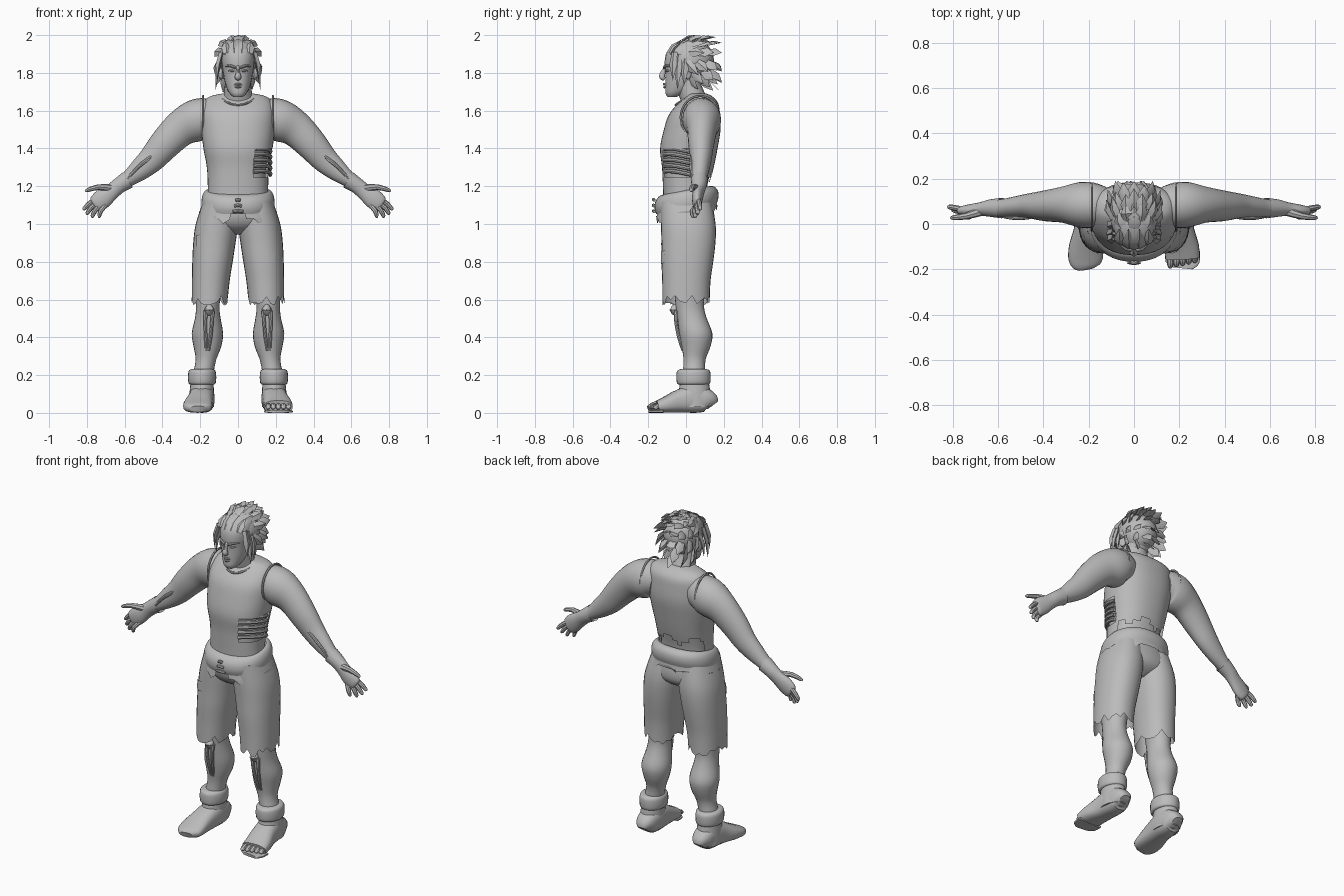
import bpy, bmesh, math, random
from mathutils import Vector as V

random.seed(4)
grey = bpy.data.materials.new("plain_grey")
grey.diffuse_color = (0.5, 0.5, 0.5, 1)


def finish(name, bm):
    bmesh.ops.recalc_face_normals(bm, faces=bm.faces)
    me = bpy.data.meshes.new(name)
    bm.to_mesh(me)
    bm.free()
    me.materials.append(grey)
    ob = bpy.data.objects.new(name, me)
    bpy.context.collection.objects.link(ob)
    return ob


def smooth_rows(rows, k):
    # Catmull-Rom refinement of the cross-section list
    out = []
    for i in range(len(rows) - 1):
        a, b, c, d = (rows[max(0, min(len(rows) - 1, i + o))] for o in (-1, 0, 1, 2))
        for j in range(k):
            t = j / k
            out.append([0.5 * (2 * q + (r - p) * t + (2 * p - 5 * q + 4 * r - s) * t * t
                        + (3 * q - p - 3 * r + s) * t ** 3) for p, q, r, s in zip(a, b, c, d)])
    return out + [list(rows[-1])]


def loft(name, rows, n=24, ref=(0, 1, 0), p=2.0, k=3, upright=False, caps=(True, True),
         jag=0, tilt=0, cut=None, side=1):
    # rows: x, y, z, in-plane radius, radius along ref
    rows = smooth_rows(rows, k)
    bm, rings = bmesh.new(), []
    for i, r in enumerate(rows):
        d = V((0, 0, 1)) if upright else (
            V(rows[min(i + 1, len(rows) - 1)][:3]) - V(rows[max(i - 1, 0)][:3])).normalized()
        u = V(ref).cross(d).normalized()
        v = d.cross(u)
        ring = []
        for a in range(n):
            c, s = math.cos(a * math.tau / n), math.sin(a * math.tau / n)
            c, s = (math.copysign(abs(w) ** (2 / p), w) for w in (c, s))
            co = V(r[:3]) + u * c * r[3] + v * s * r[4]
            co.z += tilt * co.y
            if jag and i == len(rows) - 1:
                co.z += random.uniform(-jag, jag)
            co.x *= side
            ring.append(bm.verts.new(co))
        rings.append(ring)
    for a, b in zip(rings, rings[1:]):
        for j in range(n):
            bm.faces.new((a[j], a[(j + 1) % n], b[(j + 1) % n], b[j]))
    for ring, on in zip((rings[0], rings[-1]), caps):
        if on:
            bm.faces.new(ring)
    bmesh.ops.recalc_face_normals(bm, faces=bm.faces)
    if cut:
        gone = [f for f in bm.faces if cut(f.calc_center_median())]
        bmesh.ops.delete(bm, geom=gone, context='FACES')
    return finish(name, bm)


def stack(name, rows, **kw):
    # rows: z, x, y, x radius, y radius
    return loft(name, [(x, y, z, a, b) for z, x, y, a, b in rows], upright=True, **kw)


def tube(name, pts, radii, side=1, ref=(0, 1, 0), n=8):
    return loft(name, [(*q, r, r) for q, r in zip(pts, radii)], n=n, side=side, ref=ref, k=2)


# Torso: sleeveless shirt with torn side and back, and the body underneath
torso = [(1.69, 0, .06, .085, .05), (1.675, 0, .07, .15, .07), (1.64, 0, .065, .183, .105),
         (1.58, 0, .045, .195, .135), (1.5, 0, .033, .194, .15), (1.4, 0, .015, .183, .152),
         (1.3, 0, .01, .165, .137), (1.2, 0, 0, .16, .122), (1.14, 0, 0, .162, .12)]
stack("shirt", torso, n=40, p=2.3, k=4, caps=(True, False), jag=.01,
      cut=lambda c: (c.x > .08 and 1.25 < c.z < 1.4 and -.13 < c.y < .04)
      or (c.y > .05 and c.z < 1.25 + .02 * math.sin(c.x * 40)))
stack("body", [(z, x, y, a * .9, b * .92) for z, x, y, a, b in torso[3:]] + [(1.08, 0, 0, .16, .12)], p=2.3)
for i in range(5):
    z = 1.385 - i * .03
    pts = []
    for t in range(-62, 21, 12):
        a = math.radians(t)
        pts.append((.172 * math.cos(a), .01 + .142 * math.sin(a), z - .015 * math.sin(a * 2)))
    tube("rib", pts, [.011] * len(pts), ref=(0, 0, 1))
tube("collar", [(.088 * math.sin(a), .03 - .085 * math.cos(a), 1.675 - .045 * math.cos(a / 2) ** 6)
                for a in [i * math.tau / 16 for i in range(17)]], [.006] * 17, ref=(0, 0, 1), n=6)

# Neck and head
loft("neck", [(0, .055, 1.58, .1, .08), (0, .04, 1.66, .08, .068), (0, .015, 1.73, .07, .065),
              (0, .01, 1.8, .07, .065)])
stack("head", [(1.672, 0, -.075, .025, .022), (1.69, 0, -.058, .044, .05), (1.72, 0, -.034, .06, .075),
               (1.76, 0, -.015, .072, .094), (1.81, 0, -.003, .08, .107), (1.86, 0, .003, .088, .116),
               (1.91, 0, .01, .09, .112), (1.95, 0, .02, .075, .085), (1.972, 0, .025, .035, .04)], p=2.2)
loft("nose", [(0, -.106, 1.835, .008, .008), (0, -.122, 1.8, .011, .014),
              (0, -.126, 1.778, .018, .017), (0, -.112, 1.768, .012, .01)], n=10)
tube("upper_lip", [(-.026, -.098, 1.735), (0, -.116, 1.74), (.026, -.098, 1.735)], [.003, .007, .003], ref=(0, 0, 1))
tube("lower_lip", [(-.02, -.1, 1.727), (0, -.114, 1.725), (.02, -.1, 1.727)], [.003, .007, .003], ref=(0, 0, 1))
for s in (-1, 1):
    tube("brow", [(.012, -.116, 1.826), (.04, -.107, 1.838), (.066, -.075, 1.836)], [.007, .008, .004], s, (0, 0, 1))
    tube("eye", [(.018, -.107, 1.808), (.034, -.103, 1.812), (.052, -.086, 1.812)], [.003, .007, .003], s, (0, 0, 1))
    loft("ear", [(.076, .0, 1.8, .03, .016), (.094, .012, 1.8, .034, .02), (.098, .014, 1.8, .02, .01)], side=s, n=12)

# Hair: cap with a face opening, covered with swept-back blades
C, R = V((0, .03, 1.868)), V((.105, .118, .112))
bm = bmesh.new()
bmesh.ops.create_uvsphere(bm, u_segments=24, v_segments=14, radius=1)
for v in bm.verts:
    v.co = C + V((v.co.x * R.x, v.co.y * R.y, v.co.z * R.z))
gone = [f for f in bm.faces if f.calc_center_median().y < -.02 and f.calc_center_median().z < 1.9]
bmesh.ops.delete(bm, geom=gone, context='FACES')
finish("hair_cap", bm)

bm = bmesh.new()


def blade(root, tip, normal, w, t=.012):
    side = (tip - root).cross(normal).normalized() * w
    nrm = normal.normalized() * t
    mid = root.lerp(tip, .45) + nrm * .8
    base = [bm.verts.new(root + o) for o in (side * .7, nrm, side * -.7, -nrm)]
    belly = [bm.verts.new(mid + o) for o in (side, nrm, -side, -nrm)]
    end = bm.verts.new(tip)
    for i in range(4):
        j = (i + 1) % 4
        bm.faces.new((base[i], base[j], belly[j], belly[i]))
        bm.faces.new((belly[i], belly[j], end))


for elev, count in ((72, 6), (48, 11), (22, 13), (-5, 13), (-30, 10), (-52, 7)):
    for i in range(count):
        az = math.tau * (i + (elev % 4) / 4) / count
        e = math.radians(elev)
        nv = V((math.cos(e) * math.sin(az), math.cos(e) * math.cos(az), math.sin(e)))
        root = C + V((nv.x * R.x, nv.y * R.y, nv.z * R.z))
        if root.z < 1.91 and root.y < (-.03 if elev > 0 else .0):
            continue
        d = (nv * .3 + V((0, .75, -.15 - .55 * (elev < 0)))).normalized()
        tip = root + d * random.uniform(.075, .11)
        tip.y, tip.z = min(tip.y, .19), min(tip.z, 2.0)
        tip.x = max(-.122, min(.122, tip.x))
        blade(root - nv * .006, tip, nv, .027)
blade(V((0, -.02, 1.97)), V((.005, .05, 2.0)), V((0, 0, 1)), .03, .008)
for s in (-1, 1):
    for y, z, tx, tz in ((-.06, 1.91, .112, 1.76), (-.035, 1.9, .118, 1.71), (.0, 1.88, .115, 1.73)):
        blade(V((s * .088, y, z)), V((s * tx, y - .01, tz)), V((s, -.4, .1)), .022)
    for x in (.022, .06):
        blade(V((s * x, -.1 + x * .3, 1.9)), V((s * x * 1.1, -.02, 1.985 - x * .3)), V((0, -1, .7)), .026)
finish("hair_spikes", bm)

for s in (-1, 1):
    # Arms, gloves and fingers
    loft("arm", [(.13, .08, 1.555, .09, .085), (.18, .082, 1.56, .108, .1), (.24, .085, 1.54, .11, .1),
                 (.31, .085, 1.5, .095, .08), (.39, .08, 1.42, .083, .068), (.455, .08, 1.345, .071, .056),
                 (.52, .075, 1.287, .058, .047), (.58, .07, 1.24, .042, .04), (.64, .07, 1.2, .034, .032)], side=s)
    tube("armhole_seam", [(.185, .075 + .103 * math.cos(a), 1.565 + .113 * math.sin(a))
                          for a in [i * math.tau / 16 for i in range(17)]], [.006] * 17, s, (1, 0, 0), 6)
    for o in (0, .018):
        tube("forearm_bone", [(.455 + o, .03, 1.36 - o), (.51 + o, .026, 1.32 - o), (.575 + o / 2, .034, 1.256 - o)],
             [.008, .009, .006], s)
    loft("glove", [(.583, .07, 1.234, .048, .045), (.63, .07, 1.203, .042, .039), (.67, .066, 1.17, .043, .031),
                   (.715, .06, 1.135, .052, .028), (.75, .058, 1.105, .046, .022), (.76, .058, 1.097, .03, .014)],
         side=s, caps=(False, True))
    for bx, bz, tx, tz, y in ((.758, 1.13, .82, 1.075, .075), (.752, 1.112, .803, 1.052, .062),
                              (.738, 1.098, .776, 1.036, .05), (.715, 1.092, .74, 1.036, .036)):
        tube("finger", [(bx - .02, .06, bz + .015), ((bx + tx) / 2, y - .004, (bz + tz) / 2 + .004),
                        (tx - .005, y, tz + .005), (tx, y, tz)], [.013, .013, .01, .004], s)
    tube("thumb", [(.675, .055, 1.19), (.74, .035, 1.195), (.795, .028, 1.18), (.808, .028, 1.173)],
         [.02, .015, .011, .004], s)

    # Ragged shorts
    leg = stack("shorts_leg", [(1.12, .095, 0, .09, .135), (1.0, .112, .012, .112, .145), (.9, .125, .013, .112, .143),
                               (.8, .135, .007, .107, .137), (.7, .144, .002, .1, .128),
                               (.595, .15, 0, .095, .125)], side=s, p=2.2, jag=.026, caps=(True, False), n=28)
    x0, z0, w, h = ((-.185, .915, .03, .03), (.172, .823, .022, .033))[s > 0]
    bm = bmesh.new()
    bmesh.ops.create_grid(bm, x_segments=5, y_segments=5, size=1)
    for v in bm.verts:
        v.co = (x0 + v.co.x * w, -.3, z0 + v.co.y * h + v.co.x * .004)
    wrap = finish("patch", bm).modifiers.new("wrap", 'SHRINKWRAP')
    wrap.target, wrap.wrap_method, wrap.wrap_mode = leg, 'PROJECT', 'ABOVE_SURFACE'
    wrap.use_project_y, wrap.offset = True, .005

    # Lower legs with exposed shin bones
    stack("lower_leg", [(.68, .155, .02, .075, .085), (.57, .16, .02, .062, .075), (.5, .16, .032, .068, .078),
                        (.42, .162, .052, .083, .088), (.35, .162, .053, .073, .076), (.28, .17, .045, .054, .058),
                        (.2, .186, .042, .055, .06)], side=s)
    tube("kneecap", [(.152, -.05, .57), (.152, -.06, .545), (.152, -.05, .52)], [.012, .027, .012], s)
    for o in (-.018, .018):
        tube("shin_bone", [(.152 + o, -.05, .54), (.156 + o, -.053, .48), (.158 + o * .7, -.038, .4),
                           (.162 + o * .4, -.018, .33)], [.013, .009, .009, .006], s)

    # Shoes with rolled ankle cuffs
    stack("ankle_cuff", [(.15, .19, .04, .062, .078), (.158, .19, .04, .072, .088), (.19, .19, .04, .075, .091),
                         (.222, .19, .04, .071, .087), (.232, .19, .04, .058, .068)], side=s)
    stack("shoe_ankle", [(.17, .19, .045, .06, .075), (.1, .192, .045, .065, .085), (.03, .192, .045, .066, .09)], side=s)
    shoe = [(.19, .142, .04, .03, .035), (.19, .12, .06, .055, .058), (.19, .05, .075, .066, .075),
            (.198, -.03, .063, .068, .063), (.21, -.1, .045, .076, .045), (.214, -.15, .033, .076, .033),
            (.214, -.18, .026, .064, .026), (.212, -.196, .02, .04, .018)]
    loft("shoe", shoe if s < 0 else shoe[:6], ref=(0, 0, 1), p=2.6, side=s)
    if s > 0:
        loft("shoe_sole", [(.214, -.12, .008, .076, .008), (.214, -.17, .008, .074, .008),
                           (.212, -.195, .008, .045, .008)], ref=(0, 0, 1), p=4)
        for i in range(5):
            x, y = .16 + i * .027, -.192 + .006 * i
            tube("toe", [(x, -.13, .035), (x, y + .025, .037), (x, y + .004, .026), (x, y, .022)],
                 [.013, .015, .011, .004], ref=(0, 0, 1))

# Hips, rolled waistband with torn flap, and buckle
stack("hips", [(1.15, 0, 0, .165, .13), (1.06, 0, .003, .197, .146), (1.0, 0, .01, .185, .135),
               (.965, 0, .012, .12, .1), (.945, 0, .012, .05, .06)], p=2.3)
stack("waistband", [(1.178, 0, .003, .16, .125), (1.17, 0, .003, .177, .148), (1.145, 0, .003, .19, .166),
                    (1.11, 0, .003, .194, .169), (1.08, 0, .003, .19, .16)], n=40, p=2.2, tilt=.18,
      caps=(False, False))
stack("waist_flap", [(1.1, 0, .003, .188, .158), (1.07, 0, .003, .2, .16), (1.05, 0, .003, .208, .163)],
      n=36, p=2.2, tilt=.18, jag=.024, caps=(False, False),
      cut=lambda c: abs(c.x) < .03 and c.y < 0)
for z, w in ((1.125, .012), (1.095, .02), (1.065, .028)):
    tube("buckle_bar", [(-w, -.168, z), (0, -.172, z + .004), (w, -.168, z)], [.008, .009, .008], ref=(0, 0, 1))

# Smooth shading that keeps hard creases
bpy.ops.object.select_all(action='DESELECT')
for ob in bpy.context.scene.objects:
    ob.select_set(True)
    bpy.context.view_layer.objects.active = ob
bpy.ops.object.shade_smooth_by_angle(angle=math.radians(40))
